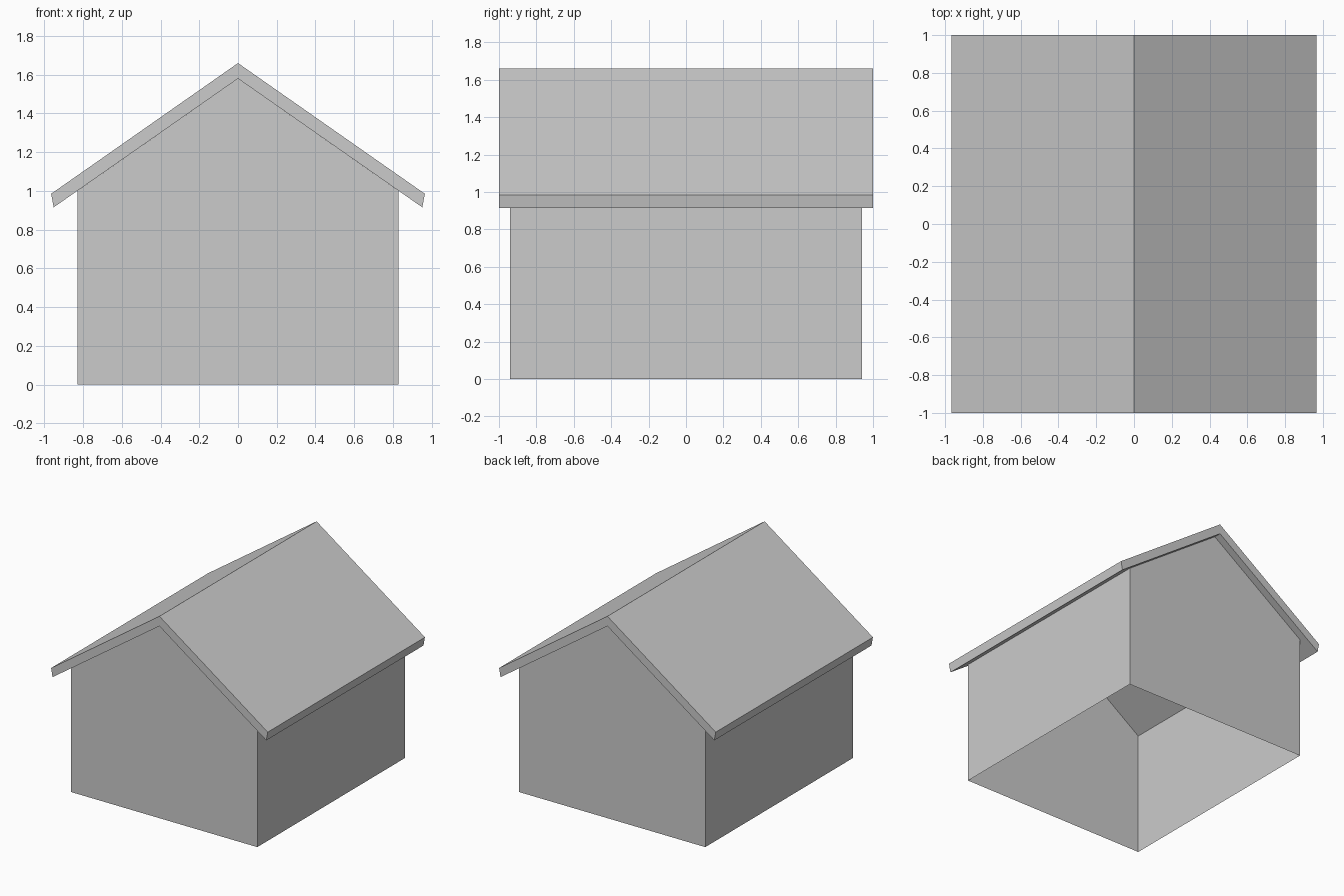
import bpy

if "Cube" in bpy.data.objects:
    bpy.data.objects.remove(bpy.data.objects["Cube"])


def make_object(name, verts, faces):
    mesh = bpy.data.meshes.new(name)
    mesh.from_pydata(verts, [], faces)
    mesh.update()
    obj = bpy.data.objects.new(name, mesh)
    bpy.context.collection.objects.link(obj)
    return obj


def extrude_profile(name, profile, half_depth, open_sides=()):
    """Sweep an x-z outline (counter-clockwise from the front) along y."""
    n = len(profile)
    verts = [(x, y, z) for y in (-half_depth, half_depth) for x, z in profile]
    faces = [tuple(range(n)), tuple(reversed(range(n, 2 * n)))]
    for i in range(n):
        if i not in open_sides:
            j = (i + 1) % n
            faces.append((i, i + n, j + n, j))
    return make_object(name, verts, faces)


# Walls: thin shell with two gables, open at the floor and under the roof
walls = [(-0.83, 0), (0.83, 0), (0.83, 1.0), (0, 1.58), (-0.83, 1.0)]
extrude_profile("walls", walls, 0.94, open_sides=(0, 2, 3))

# Roof: solid chevron slab overhanging the walls on all sides
roof = [(0, 1.58), (0.952, 0.915), (0.965, 0.985),
        (0, 1.66), (-0.965, 0.985), (-0.952, 0.915)]
extrude_profile("roof", roof, 1.0)
